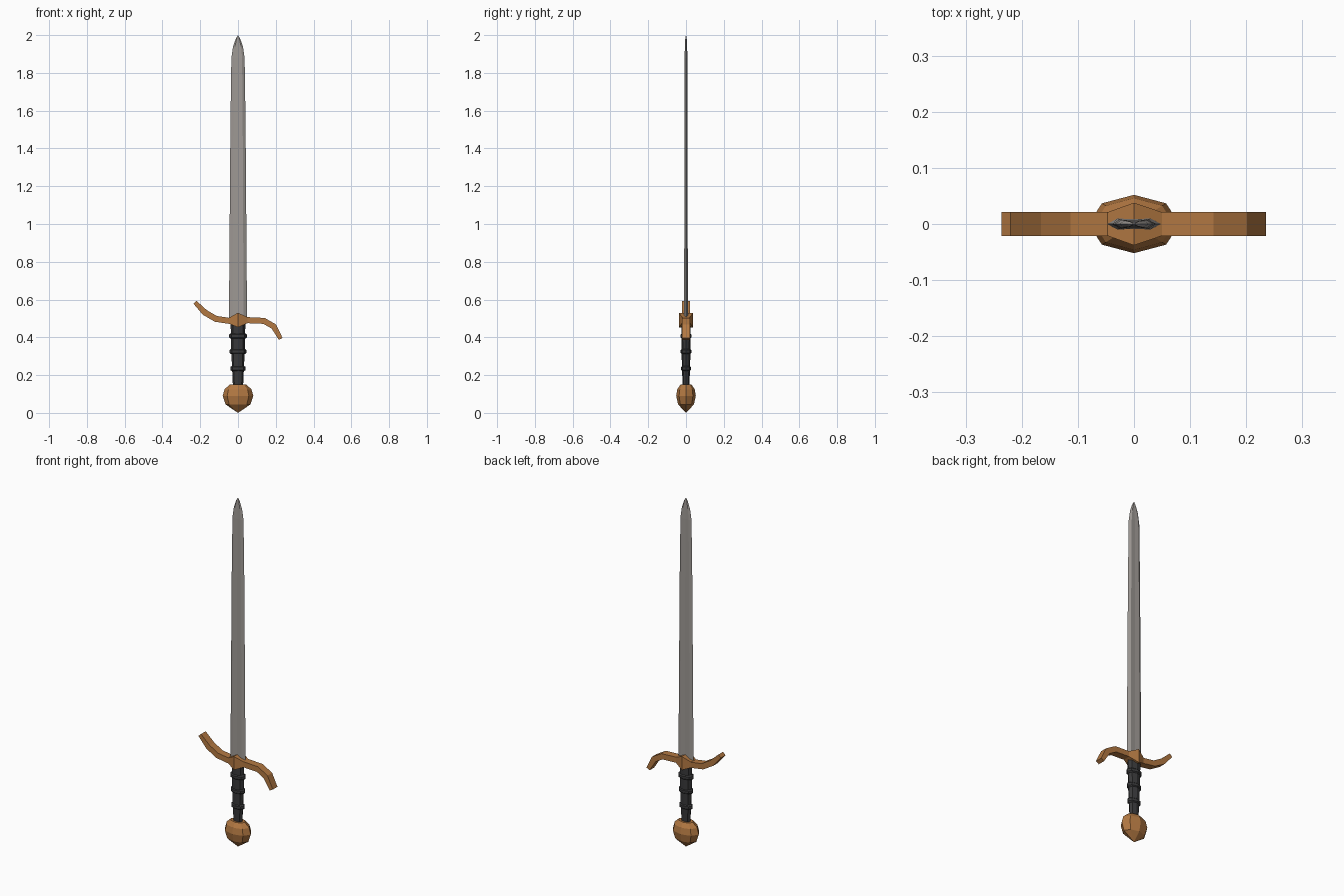
import bpy, bmesh, math
from mathutils import Vector

if "Cube" in bpy.data.objects:
    bpy.data.objects.remove(bpy.data.objects["Cube"])


def material(name, rgb):
    m = bpy.data.materials.new(name)
    m.diffuse_color = (*rgb, 1)
    m.use_nodes = True
    m.node_tree.nodes["Principled BSDF"].inputs["Base Color"].default_value = m.diffuse_color
    return m


steel = material("steel grey", (0.35, 0.325, 0.305))
bronze = material("bronze brown", (0.45, 0.19, 0.055))
leather = material("black leather", (0.04, 0.04, 0.042))


def loft(name, rings, mat):
    """Skin a list of closed rings of points and cap both ends."""
    bm = bmesh.new()
    loops = [[bm.verts.new(p) for p in ring] for ring in rings]
    n = len(loops[0])
    for a, b in zip(loops, loops[1:]):
        for i in range(n):
            j = (i + 1) % n
            bm.faces.new((a[i], a[j], b[j], b[i]))
    bm.faces.new(loops[0][::-1])
    bm.faces.new(loops[-1])
    bmesh.ops.remove_doubles(bm, verts=bm.verts, dist=0.0002)
    bmesh.ops.recalc_face_normals(bm, faces=bm.faces)
    me = bpy.data.meshes.new(name)
    bm.to_mesh(me)
    bm.free()
    me.materials.append(mat)
    ob = bpy.data.objects.new(name, me)
    bpy.context.collection.objects.link(ob)
    return ob


def oval(z, rx, ry, n=8):
    return [(rx * math.cos(k * math.tau / n), ry * math.sin(k * math.tau / n), z)
            for k in range(n)]


# Blade: bevelled edges with a shallow central groove, tapering to the tip
def blade_ring(z, w, t):
    half = [(-1, 0), (-0.62, -1), (0, -0.85), (0.62, -1)]
    return [(x * w, y * t, z) for x, y in half + [(-x, -y) for x, y in half]]


loft("blade", [blade_ring(*r) for r in (
    (0.48, 0.048, 0.010), (1.54, 0.040, 0.008), (1.88, 0.035, 0.0075),
    (1.94, 0.026, 0.006), (1.98, 0.012, 0.004), (2.0, 0.0003, 0.0003))], steel)

# Crossguard arms: S-curved bar with square section
path = [(-0.228, 0.586), (-0.176, 0.532), (-0.118, 0.498), (-0.045, 0.487),
        (0.05, 0.491), (0.138, 0.487), (0.19, 0.457), (0.226, 0.392)]
pts = [Vector((x, 0, z)) for x, z in path]
rings = []
for i, p in enumerate(pts):
    d = (pts[min(i + 1, len(pts) - 1)] - pts[max(i - 1, 0)]).normalized()
    up = Vector((-d.z, 0, d.x)) * (0.011 if i in (0, len(pts) - 1) else 0.016)
    side = Vector((0, 0.021, 0))
    rings.append([p + up + side, p + up - side, p - up - side, p - up + side])
loft("crossguard", rings, bronze)

# Guard centre: ridged block, tallest and deepest in the middle
loft("guard_block", [[(x, -y, lo), (x, y, lo), (x, y, hi), (x, -y, hi)]
     for x, y, lo, hi in ((-0.047, 0.021, 0.472, 0.504),
                          (0, 0.038, 0.453, 0.53),
                          (0.05, 0.021, 0.475, 0.507))], bronze)

# Grip and its three raised bands
loft("grip", [oval(0.14, 0.027, 0.018), oval(0.23, 0.031, 0.021),
              oval(0.33, 0.036, 0.024), oval(0.475, 0.039, 0.025)], leather)
for k, (z, r) in enumerate(((0.235, 0.041), (0.325, 0.044), (0.407, 0.047))):
    loft(f"grip_band_{k + 1}", [oval(z + dz, r - s, r * 0.64 - s) for dz, s in (
        (-0.014, 0.008), (-0.007, 0), (0.007, 0), (0.014, 0.008))], leather)

# Pommel: faceted flattened knob with a pointed base
loft("pommel", [oval(*r) for r in (
    (0.0, 0.0001, 0.0001), (0.045, 0.066, 0.042), (0.09, 0.081, 0.052),
    (0.125, 0.071, 0.046), (0.15, 0.044, 0.029))], bronze)
